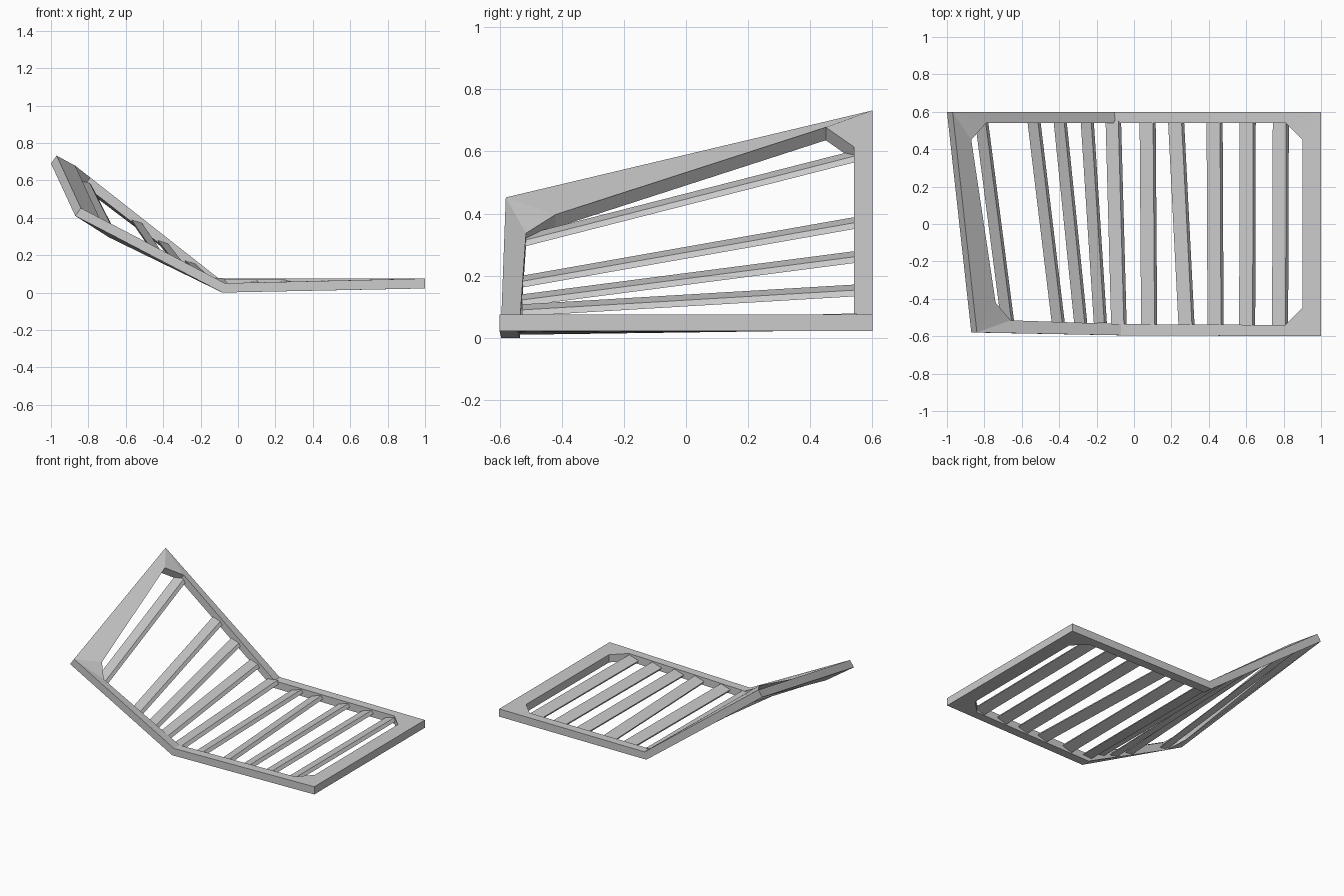
import bpy, bmesh
from mathutils import Vector

if "Cube" in bpy.data.objects:
    bpy.data.objects.remove(bpy.data.objects["Cube"])


def make_object(name, verts, faces):
    mesh = bpy.data.meshes.new(name)
    bm = bmesh.new()
    vs = [bm.verts.new(v) for v in verts]
    for f in faces:
        bm.faces.new([vs[i] for i in f])
    bmesh.ops.recalc_face_normals(bm, faces=bm.faces[:])
    bm.to_mesh(mesh)
    bm.free()
    obj = bpy.data.objects.new(name, mesh)
    bpy.context.collection.objects.link(obj)
    return obj


# Thickness direction: F flat panel, B bend, L raised panel
DROP = {"F": Vector((0, 0, -.053)),
        "B": Vector((-.014, 0, -.05)),
        "L": Vector((-.03, 0, -.042))}

# Bent frame: outer rim and chamfered inner opening, top surface points
outer = [(1, -.6, .075, "F"), (1, .6, .075, "F"), (-.105, .6, .075, "B"),
         (-.97, .6, .732, "L"), (-.84, -.58, .452, "L"), (-.07, -.595, .05, "B")]
inner = [(.81, -.54, .071, "F"), (.9, -.45, .073, "F"),
         (.9, .45, .075, "F"), (.81, .54, .075, "F"),
         (-.1, .54, .073, "B"),
         (-.79, .54, .615, "L"), (-.87, .45, .678, "L"),
         (-.74, -.42, .397, "L"), (-.66, -.515, .337, "L"),
         (-.07, -.535, .05, "B")]
# Matching pairs around the ring (outer index, inner index)
ring = [(0, 0), (0, 1), (1, 2), (1, 3), (2, 4), (3, 5), (3, 6), (4, 7), (4, 8), (5, 9)]

rim = outer + inner
n, no = len(rim), len(outer)
verts = [Vector(p[:3]) for p in rim] + [Vector(p[:3]) + DROP[p[3]] for p in rim]
faces = []
for k, (o1, i1) in enumerate(ring):
    o2, i2 = ring[(k + 1) % len(ring)]
    a, b = no + i1, no + i2
    top = [o1, b, a] if o1 == o2 else [o1, o2, b, a]
    faces += [top, [i + n for i in top], [a, b, b + n, a + n]]
    if o1 != o2:
        faces.append([o1, o2, o2 + n, o1 + n])
make_object("bent_frame", verts, faces)

# Slat cross-sections in x, z from the upper left edge
FLAT = [(0, 0), (.072, .022), (.086, .002), (.014, -.02)]
MID = [(0, 0), (.068, .004), (.083, -.016), (.015, -.02)]
RAISED = [(0, 0), (.056, -.018), (.07, -.038), (.012, -.028)]

# Slats: back x, back z, front x, front z, section
slats = [(-.85, .605, -.71, .33, RAISED), (-.57, .39, -.44, .2, RAISED),
         (-.43, .28, -.32, .14, RAISED), (-.285, .172, -.215, .108, RAISED),
         (-.152, .075, -.122, .045, MID),
         (.03, .045, .038, .03, FLAT), (.182, .045, .238, .032, FLAT),
         (.388, .045, .393, .035, FLAT), (.565, .045, .562, .038, FLAT),
         (.742, .045, .738, .04, FLAT)]
for k, (xb, zb, xf, zf, sec) in enumerate(slats):
    yf = -.528 if sec is RAISED else -.545
    v = [(xb + x, .55, zb + z) for x, z in sec] + [(xf + x, yf, zf + z) for x, z in sec]
    f = [[0, 1, 2, 3], [4, 5, 6, 7]]
    f += [[i, (i + 1) % 4, (i + 1) % 4 + 4, i + 4] for i in range(4)]
    make_object(f"slat_{k + 1}", v, f)
